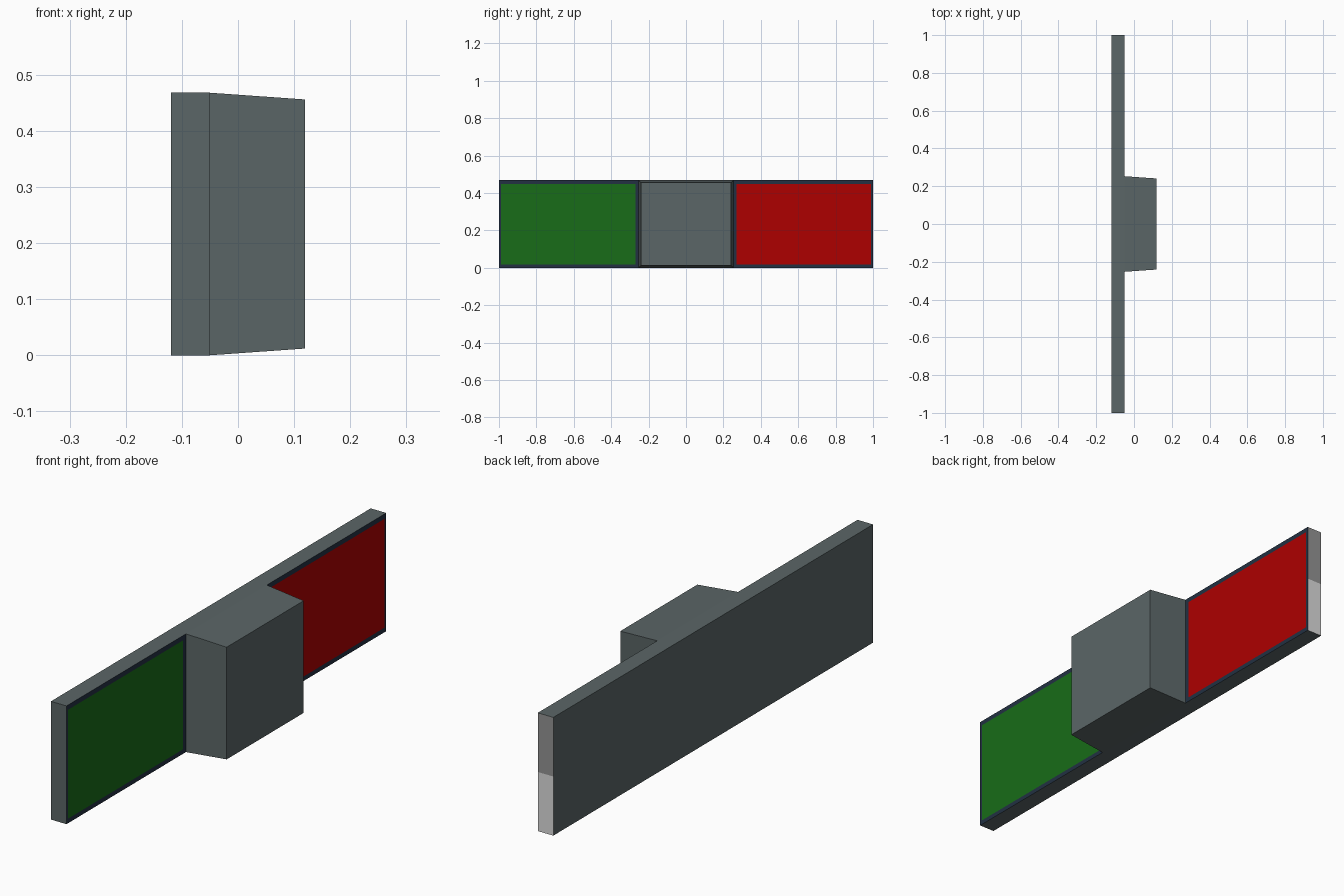
import bpy, bmesh
from mathutils import Vector

if "Cube" in bpy.data.objects:
    bpy.data.objects.remove(bpy.data.objects["Cube"])

BACK, FRONT, NOSE = -0.119, -0.051, 0.119   # depth positions along x
H, BLOCK = 0.468, 0.253                     # height, half width of the block

# Materials
def srgb(c):
    return tuple((v / 255 / 12.92) if v < 10 else ((v / 255 + 0.055) / 1.055) ** 2.4 for v in c) + (1,)

colours = [("slate grey", (91, 102, 103)), ("navy trim", (34, 48, 66)),
           ("green", (24, 108, 24)), ("red", (174, 0, 0)),
           ("mid grey", (148, 148, 148)), ("light grey", (221, 221, 221))]
SLATE, NAVY, GREEN, RED, MID, LIGHT = range(6)

mesh = bpy.data.meshes.new("light_bar")
for name, c in colours:
    m = bpy.data.materials.new(name)
    m.diffuse_color = srgb(c)
    m.use_nodes = True
    m.node_tree.nodes["Principled BSDF"].inputs["Base Color"].default_value = m.diffuse_color
    mesh.materials.append(m)

# Long upright plate
bm = bmesh.new()
bmesh.ops.create_cube(bm, size=1)
bmesh.ops.scale(bm, vec=(FRONT - BACK, 2, H), verts=bm.verts)
bmesh.ops.translate(bm, vec=((FRONT + BACK) / 2, 0, H / 2), verts=bm.verts)

# Cut lines either side of the central block
for y in (-BLOCK, BLOCK):
    bmesh.ops.bisect_plane(bm, geom=bm.verts[:] + bm.edges[:] + bm.faces[:],
                           plane_co=(0, y, 0), plane_no=(0, 1, 0))
bm.normal_update()
left, middle, right = sorted((f for f in bm.faces if f.normal.x > 0.9),
                             key=lambda f: f.calc_center_median().y)

# Coloured panels with a navy border, slightly wider beside the block
for face, colour in ((left, GREEN), (right, RED)):
    rim = bmesh.ops.inset_individual(bm, faces=[face], thickness=0.01,
                                     use_even_offset=True)["faces"]
    for f in rim:
        f.material_index = NAVY
    face.material_index = colour
    for v in face.verts:
        side = 1 if v.co.y > 0 else -1
        v.co.y = side * (0.99 if abs(v.co.y) > 0.6 else BLOCK + 0.018)
        v.co.z = 0.018 if v.co.z < H / 2 else H - 0.019

# Tapered central block
block = bmesh.ops.extrude_discrete_faces(bm, faces=[middle])["faces"][0]
for v in block.verts:
    v.co = Vector((NOSE, (1 if v.co.y > 0 else -1) * (BLOCK - 0.012),
                   0.012 if v.co.z < H / 2 else H - 0.012))

# Two-tone end face
bm.normal_update()
end = max(bm.faces, key=lambda f: f.calc_center_median().y)
bmesh.ops.bisect_plane(bm, geom=[end] + end.edges[:] + end.verts[:],
                       plane_co=(0, 0, H / 2), plane_no=(0, 0, 1))
bm.normal_update()
for f in bm.faces:
    if f.normal.y > 0.99 and f.calc_center_median().y > 0.99:
        f.material_index = MID if f.calc_center_median().z > H / 2 else LIGHT

bm.to_mesh(mesh)
bm.free()
bpy.context.collection.objects.link(bpy.data.objects.new("light_bar", mesh))
